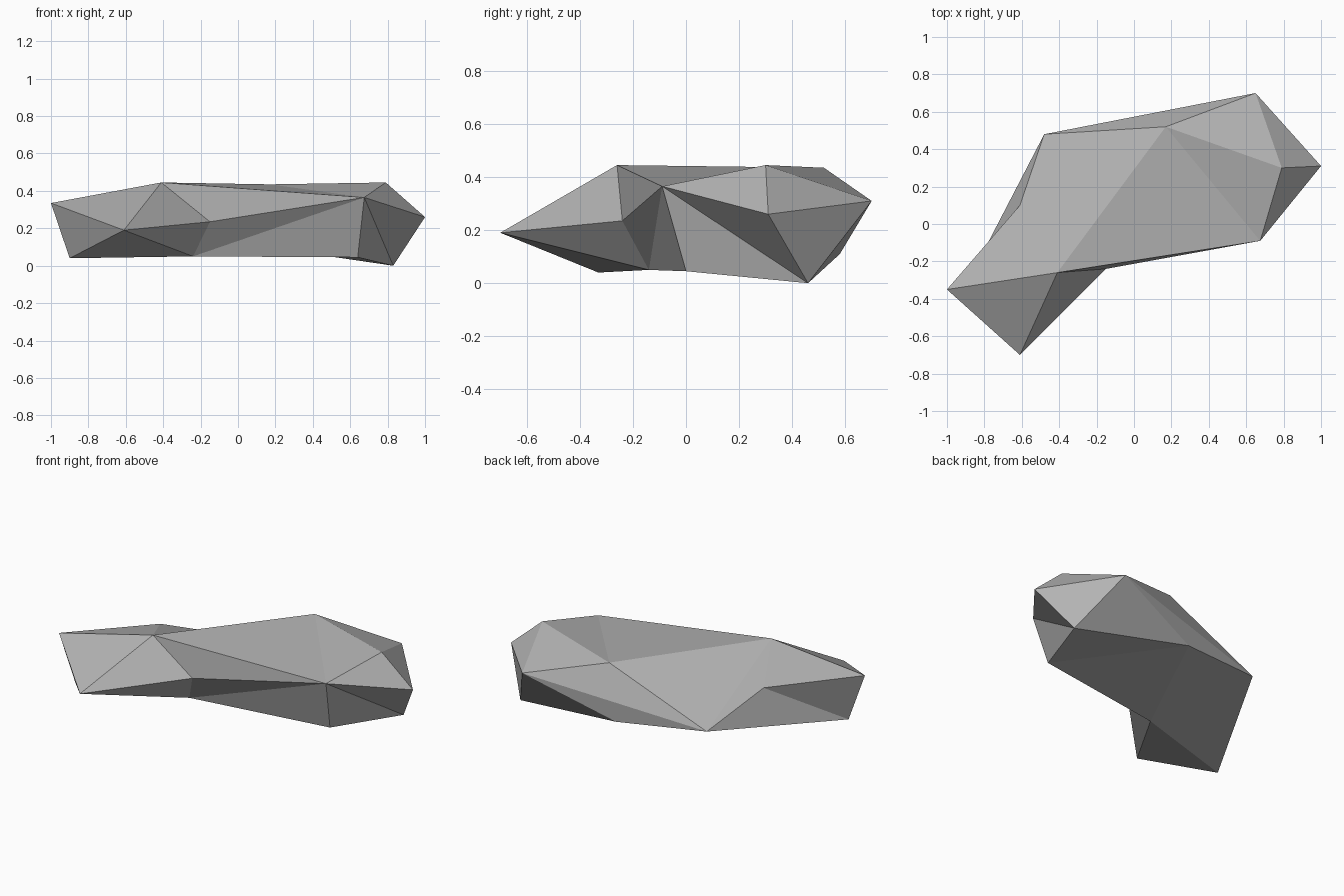
import bpy
import bmesh

cube = bpy.data.objects.get("Cube")
if cube:
    bpy.data.objects.remove(cube, do_unlink=True)

# Corner points of the boulder, one letter each
corners = {
    # upper rim and crown
    "A": (-1.0, -0.35, 0.335), "B": (-0.61, -0.70, 0.19),
    "C": (-0.41, -0.26, 0.445), "D": (-0.15, -0.24, 0.235),
    "E": (0.675, -0.09, 0.365), "F": (1.0, 0.31, 0.26),
    "G": (0.79, 0.30, 0.445), "H": (0.65, 0.70, 0.31),
    "I": (0.17, 0.52, 0.435), "J": (-0.48, 0.48, 0.16),
    "K": (-0.61, 0.10, 0.325),
    # underside
    "M": (-0.90, -0.33, 0.04), "N": (0.64, 0.0, 0.045),
    "P": (0.83, 0.46, 0.0), "Q": (-0.24, -0.14, 0.05),
    "R": (0.08, 0.58, 0.11),
}

# Facets by side, each a triple of corner letters
facets = {
    "crown": "CEI EGI GHI CIJ CJK CKA ABC",
    "front": "CDE DQE QNE BDC BQD AMB",
    "left_end": "ENP EPF EFG FHG FPH",
    "back": "PRH HRJ HJI KJM KMA",
    "underside": "BMQ MJQ QJR QRN NRP",
}

# Stone colour
stone = bpy.data.materials.new("grey stone")
stone.use_nodes = True
colour = (0.45, 0.45, 0.45, 1)
stone.diffuse_color = colour
stone.node_tree.nodes["Principled BSDF"].inputs["Base Color"].default_value = colour

# Boulder: flat-sided closed shell
bm = bmesh.new()
verts = {name: bm.verts.new(point) for name, point in corners.items()}
for side in facets.values():
    for facet in side.split():
        bm.faces.new([verts[letter] for letter in facet])
bmesh.ops.recalc_face_normals(bm, faces=bm.faces)
mesh = bpy.data.meshes.new("boulder")
bm.to_mesh(mesh)
bm.free()
mesh.materials.append(stone)
boulder = bpy.data.objects.new("boulder", mesh)
bpy.context.collection.objects.link(boulder)
